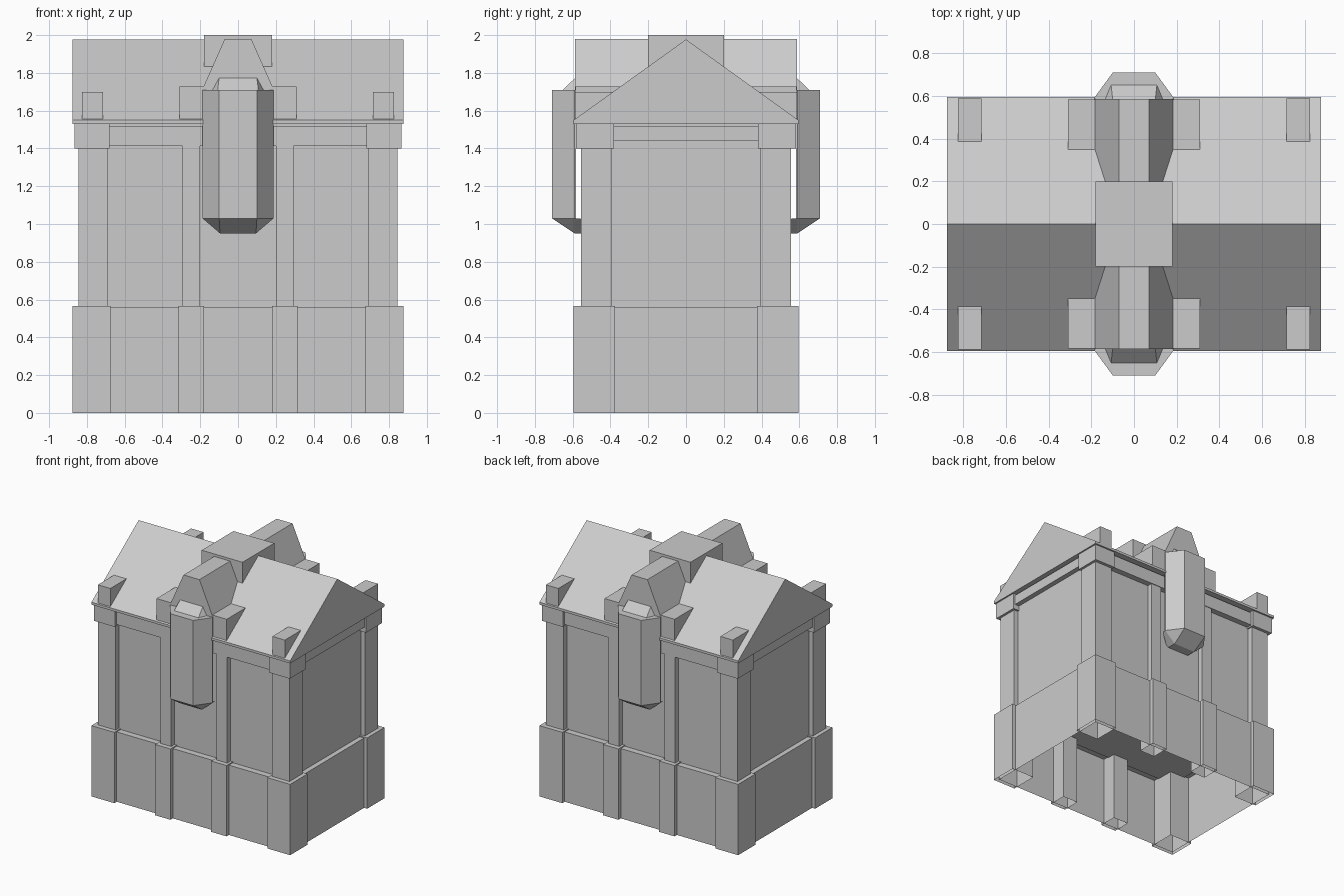
import bpy
import bmesh

if "Cube" in bpy.data.objects:
    bpy.data.objects.remove(bpy.data.objects["Cube"], do_unlink=True)

stone = bpy.data.materials.new("grey_stone")
stone.use_nodes = True
GREY = (0.6, 0.6, 0.6, 1)
stone.diffuse_color = GREY
stone.node_tree.nodes["Principled BSDF"].inputs["Base Color"].default_value = GREY


def hull(name, points, open_bottom=False):
    """Flat-faced convex part around a few corner points."""
    bm = bmesh.new()
    for p in points:
        bm.verts.new(p)
    bmesh.ops.convex_hull(bm, input=bm.verts)
    bmesh.ops.dissolve_limit(bm, angle_limit=0.01, verts=bm.verts, edges=bm.edges)
    bmesh.ops.recalc_face_normals(bm, faces=bm.faces)
    if open_bottom:
        low = [f for f in bm.faces if f.normal.z < -0.9]
        bmesh.ops.delete(bm, geom=low, context="FACES_ONLY")
    mesh = bpy.data.meshes.new(name)
    bm.to_mesh(mesh)
    bm.free()
    mesh.materials.append(stone)
    obj = bpy.data.objects.new(name, mesh)
    bpy.context.collection.objects.link(obj)
    return obj


def box(name, xs, ys, zs, open_bottom=False):
    return hull(name, [(x, y, z) for x in xs for y in ys for z in zs], open_bottom)


def mirrored(name, xs, ys, zs, open_bottom=False):
    """The same box at all four mirrored places."""
    for sx, side in ((1, "left"), (-1, "right")):
        for sy, end in ((-1, "front"), (1, "back")):
            box(f"{name}_{end}_{side}", [sx * x for x in xs],
                [sy * y for y in ys], zs, open_bottom)


# Base storey, hollow underneath
BASE = 0.565
box("base_wall", (-0.85, 0.85), (-0.565, 0.565), (0, BASE - 0.008), True)
mirrored("base_corner", (0.675, 0.877), (0.375, 0.595), (0, BASE), True)
mirrored("base_pier", (0.18, 0.315), (0.45, 0.595), (0, BASE), True)

# Upper storey
box("upper_wall", (-0.81, 0.81), (-0.515, 0.515), (0.55, 1.535))
mirrored("corner_post", (0.69, 0.845), (0.395, 0.557), (0.55, 1.41))
mirrored("pilaster", (0.2, 0.295), (0.5, 0.557), (0.55, 1.42))

# Band below the eaves
mirrored("corner_capital", (0.68, 0.865), (0.38, 0.582), (1.4, 1.535))
for s, end in ((-1, "front"), (1, "back")):
    box(f"{end}_beam", (-0.7, 0.7), (s * 0.5, s * 0.562), (1.412, 1.518))
for s, side in ((1, "left"), (-1, "right")):
    box(f"{side}_beam", (s * 0.8, s * 0.85), (-0.4, 0.4), (1.44, 1.518))

# Gable roof with a thin fascia
roof_profile = [(-0.595, 1.53), (-0.595, 1.55), (0, 1.977), (0.595, 1.55), (0.595, 1.53)]
hull("gable_roof", [(x, y, z) for x in (-0.877, 0.877) for y, z in roof_profile])
box("ridge_block", (-0.18, 0.18), (-0.2, 0.2), (1.78, 2.0))

# Roof blocks along the eaves
mirrored("outer_roof_block", (0.715, 0.825), (0.36, 0.588), (1.54, 1.7))
mirrored("inner_roof_block", (0.17, 0.31), (0.33, 0.585), (1.54, 1.727))

# Hanging bay, its cap and the dormer behind, on front and back
bay_plan = [(0.1, 0.71), (0.188, 0.59), (0.188, 0.583)]
dormer_profile = [(0.188, 1.53), (0.188, 1.715), (0.07, 1.98)]
for s, end in ((-1, "front"), (1, "back")):
    both = (-1, 1)
    hull(f"{end}_bay", [(m * x, s * y, z) for m in both
                        for x, y in bay_plan for z in (1.03, 1.71)])
    hull(f"{end}_bay_foot",
         [(m * x, s * y, 1.03) for m in both for x, y in bay_plan + [(0.188, 0.56)]]
         + [(m * 0.095, s * y, 0.95) for m in both for y in (0.59, 0.5)])
    hull(f"{end}_bay_cap",
         [(m * x, s * y, z) for m in both for x, y, z in
          ((0.108, 0.657, 1.705), (0.14, 0.58, 1.705), (0.1, 0.585, 1.775), (0.1, 0.57, 1.775))])
    hull(f"{end}_dormer", [(m * x, s * y, z) for m in both
                           for x, z in dormer_profile for y in (0.1, 0.587)])
